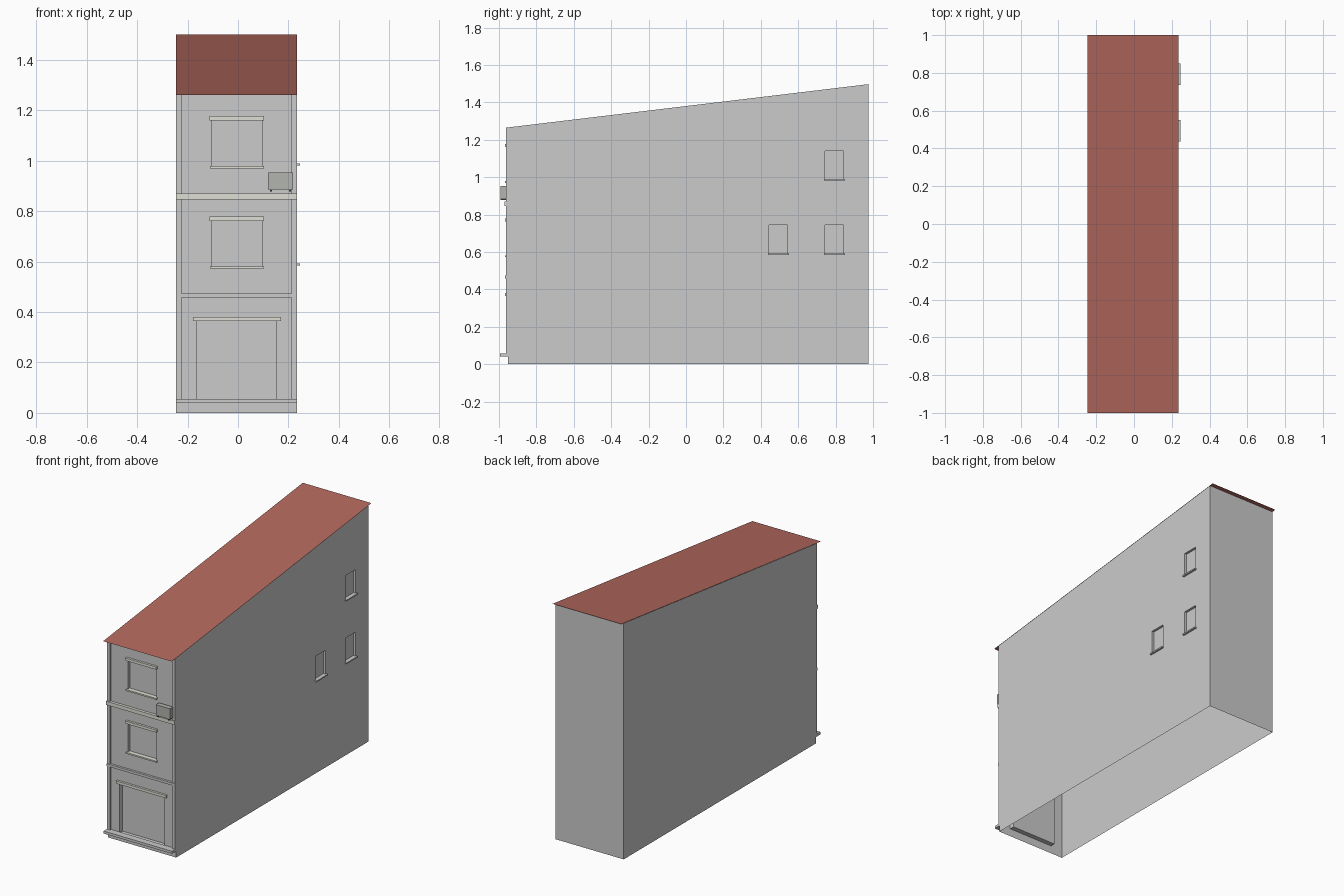
import bpy, bmesh

if "Cube" in bpy.data.objects:
    bpy.data.objects.remove(bpy.data.objects["Cube"])

XL, XR, YF, YB = -0.246, 0.234, -0.953, 0.975   # wall planes


def roof_z(y):
    return 1.38 + 0.12 * y


def material(name, rgb):
    m = bpy.data.materials.new(name)
    m.diffuse_color = (*rgb, 1)
    m.use_nodes = True
    m.node_tree.nodes["Principled BSDF"].inputs["Base Color"].default_value = m.diffuse_color
    return m


RED = material("roof_red", (0.45, 0.14, 0.11))
TRIM = material("trim_beige", (0.74, 0.74, 0.67))
DARK = material("unit_grey", (0.45, 0.46, 0.43))
BLACK = material("bracket_black", (0.08, 0.08, 0.08))


def finish(name, bm, mat=None):
    bmesh.ops.remove_doubles(bm, verts=bm.verts, dist=1e-5)
    me = bpy.data.meshes.new(name)
    bm.to_mesh(me)
    bm.free()
    ob = bpy.data.objects.new(name, me)
    bpy.context.collection.objects.link(ob)
    if mat:
        me.materials.append(mat)
    return ob


def box(name, x, y, z, mat=None):
    bm = bmesh.new()
    bmesh.ops.create_cube(bm, size=1)
    for v in bm.verts:
        v.co = [(lo + hi) / 2 + c * (hi - lo) for c, (lo, hi) in zip(v.co, (x, y, z))]
    return finish(name, bm, mat)


def wall(name, place, u0, u1, holes=()):
    """Sheet wall under the sloping roof; holes are (u0, u1, v0, v1, depth) recesses."""
    bm = bmesh.new()
    top = 9.0

    def face(pts):
        cos = []
        for u, v, d in pts:
            x, y = place(u, d)
            cos.append(bm.verts.new((x, y, roof_z(y) if v == top else v)))
        bm.faces.new(cos)

    us = sorted({u0, u1, *(c for h in holes for c in h[:2])})
    vs = sorted({0.0, top, *(c for h in holes for c in h[2:4])})
    for a, b in zip(us, us[1:]):
        for c, d in zip(vs, vs[1:]):
            if not any(h[0] <= a and b <= h[1] and h[2] <= c and d <= h[3] for h in holes):
                face([(a, c, 0), (b, c, 0), (b, d, 0), (a, d, 0)])
    for a, b, c, d, depth in holes:
        ring = [(a, c), (b, c), (b, d), (a, d)]
        face([(*p, depth) for p in ring])
        for p, q in zip(ring, ring[1:] + ring[:1]):
            face([(*p, 0), (*q, 0), (*q, depth), (*p, depth)])
    return finish(name, bm)


# Walls: open-bottomed shell with recessed door and windows
front_windows = [(0.576, 0.763), (0.974, 1.162)]
side_windows = [(0.743, 0.842, 0.989, 1.139), (0.743, 0.842, 0.591, 0.743),
                (0.444, 0.543, 0.591, 0.743)]
wall("front_wall", lambda u, d: (u, YF + d), XL, XR,
     [(-0.163, 0.151, 0.05, 0.366, 0.03)]
     + [(-0.103, 0.095, a, b, 0.02) for a, b in front_windows])
wall("right_wall", lambda u, d: (XR - d, u), YF, YB, [(*w, 0.015) for w in side_windows])
wall("back_wall", lambda u, d: (-u, YB - d), -XR, -XL)
wall("left_wall", lambda u, d: (XL + d, -u), -YB, -YF)

# Roof sheet
bm = bmesh.new()
bm.faces.new([bm.verts.new((x, y, roof_z(y) + 0.001)) for x, y in
              ((XL, -1), (XR + 0.001, -1), (XR + 0.001, 1), (XL, 1))])
finish("roof", bm, RED)

# Corner pillars with tops cut along the roof slope
for name, x in (("left_pillar", (XL, -0.224)), ("right_pillar", (0.212, XR))):
    ob = box(name, x, (-0.963, YF), (0.05, 1.2))
    for v in ob.data.vertices:
        if v.co.z > 1:
            v.co.z = roof_z(v.co.y)

# Facade ledges and bands
box("base_ledge", (XL, XR), (-0.995, YF), (0.04, 0.056))
box("lower_band", (XL, XR), (-0.967, YF), (0.457, 0.473))
box("upper_band", (XL, XR), (-0.971, YF), (0.847, 0.87), TRIM)

# Door lintel, window lintels and sills
box("door_lintel", (-0.179, 0.171), (-0.967, YF), (0.364, 0.381), TRIM)
for i, (a, b) in enumerate(front_windows):
    box(f"front_lintel_{i}", (-0.113, 0.103), (-0.967, YF), (b - 0.001, b + 0.016), TRIM)
    box(f"front_sill_{i}", (-0.111, 0.103), (-0.967, YF + 0.015), (a - 0.004, a + 0.005), TRIM)
for i, (a, b, c, d) in enumerate(side_windows):
    box(f"side_sill_{i}", (XR - 0.012, 0.246), (a - 0.006, b + 0.007), (c - 0.007, c + 0.001))

# Air conditioner on two brackets
box("air_conditioner", (0.119, 0.218), (-0.993, -0.962), (0.886, 0.954), DARK)
for i, x in enumerate((0.131, 0.207)):
    box(f"bracket_{i}", (x - 0.004, x + 0.004), (-0.993, YF), (0.878, 0.886), BLACK)
